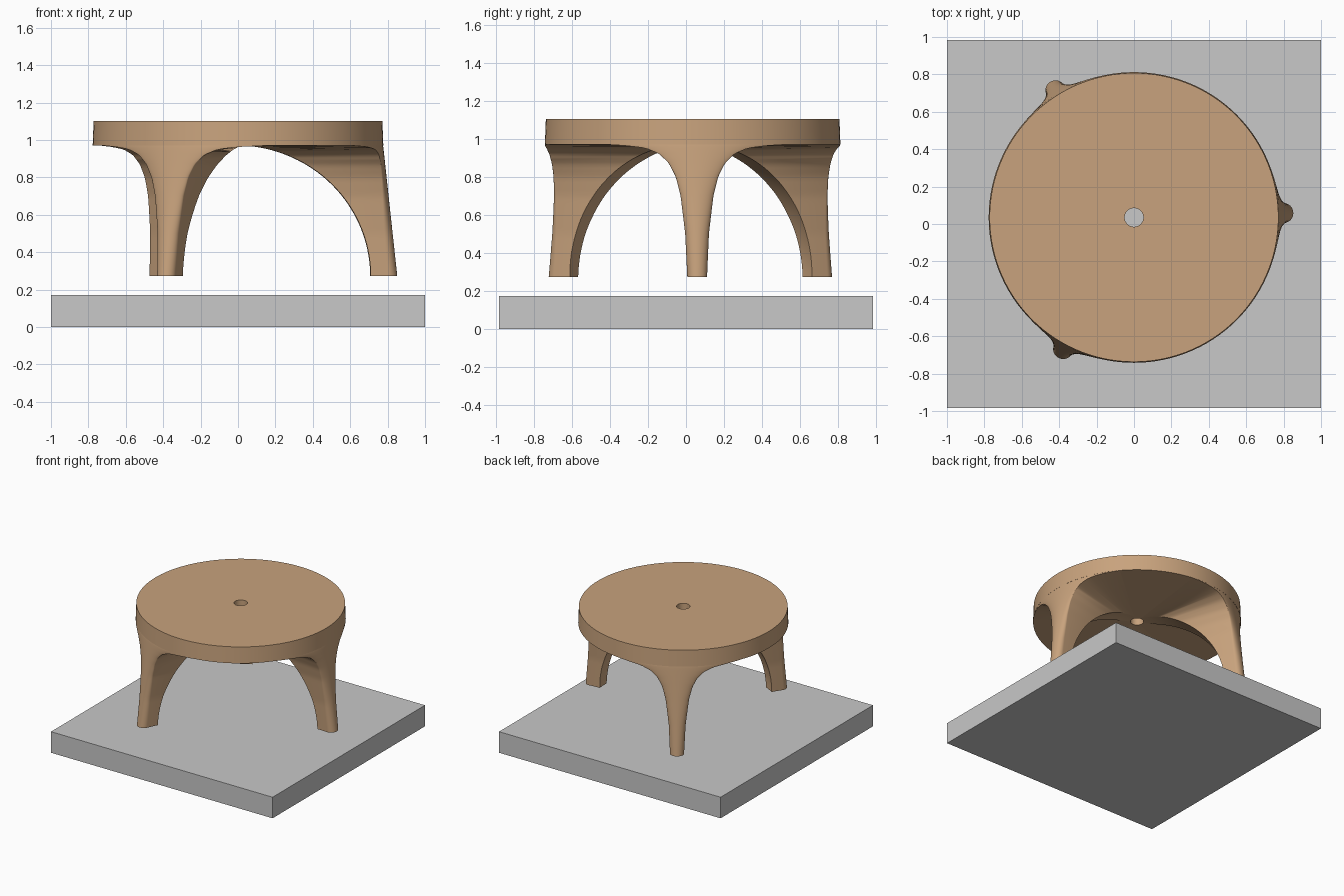
import bpy, bmesh, math

if "Cube" in bpy.data.objects:
    bpy.data.objects.remove(bpy.data.objects["Cube"])

CY = 0.035            # seat axis in y
HOLE = 0.05


def material(name, rgb):
    m = bpy.data.materials.new(name)
    m.diffuse_color = (*rgb, 1)
    m.use_nodes = True
    m.node_tree.nodes["Principled BSDF"].inputs["Base Color"].default_value = m.diffuse_color
    return m


wood = material("tan wood", (0.58, 0.365, 0.205))
grey = material("light grey", (0.58, 0.58, 0.58))


def finish(name, bm, mat, angle=35):
    bmesh.ops.recalc_face_normals(bm, faces=bm.faces)
    me = bpy.data.meshes.new(name)
    bm.to_mesh(me)
    bm.free()
    ob = bpy.data.objects.new(name, me)
    bpy.context.collection.objects.link(ob)
    me.materials.append(mat)
    bpy.ops.object.select_all(action='DESELECT')
    ob.select_set(True)
    bpy.context.view_layer.objects.active = ob
    bpy.ops.object.shade_smooth_by_angle(angle=math.radians(angle))
    return ob


def bridge(bm, a, b):
    n = len(a)
    for i in range(n):
        bm.faces.new((a[i], a[(i + 1) % n], b[(i + 1) % n], b[i]))


# base slab
bm = bmesh.new()
bmesh.ops.create_cube(bm, size=1)
for v in bm.verts:
    v.co = (v.co.x * 2, v.co.y * 1.965, (v.co.z + 0.5) * 0.172)
finish("base_slab", bm, grey)

# round seat with a through hole
bm = bmesh.new()
N = 120
rings = []
for r, z in ((0.772, 1.102), (0.777, 0.97), (HOLE, 0.97), (HOLE, 1.102)):
    rings.append([bm.verts.new((r * math.cos(2 * math.pi * i / N),
                                CY + r * math.sin(2 * math.pi * i / N), z)) for i in range(N)])
for k in range(4):
    bridge(bm, rings[k], rings[(k + 1) % 4])
finish("seat", bm, wood)

# half width of a leg at each height
FLARE = [(0.27, 0.055), (0.5, 0.066), (0.7, 0.09), (0.8, 0.115), (0.87, 0.15),
         (0.92, 0.20), (0.95, 0.27), (0.963, 0.37), (0.972, 0.52)]


def half_width(z):
    for (z0, w0), (z1, w1) in zip(FLARE, FLARE[1:]):
        if z <= z1:
            return w0 + (w1 - w0) * (z - z0) / (z1 - z0)
    return FLARE[-1][1]


def leg(name, turn):
    bm = bmesh.new()
    sections = []
    steps, no, ni = 36, 24, 12
    for k in range(steps + 1):
        u = k / steps * math.radians(86)
        z = 0.272 + 0.70 * math.sin(u)
        ri = max(0.71 * math.cos(u), HOLE + 0.002)     # domed inner face
        s = (z - 0.272) / 0.70
        ro = 0.852 - 0.076 * s                          # sloping outer face
        phi = math.asin(half_width(z) / ro)
        depth = 0.05 * (1 - s ** 2)                     # rounding of outer face
        pts = []
        for i in range(no + 1):
            q = -math.cos(math.pi * i / no)
            pts.append((ro - depth * (1 - math.sqrt(max(0, 1 - q * q))), q * phi))
        for i in range(ni + 1):
            pts.append((ri, phi * (1 - 2 * i / ni)))
        sections.append([bm.verts.new((r * math.cos(a + turn), CY + r * math.sin(a + turn), z))
                         for r, a in pts])
    for a, b in zip(sections, sections[1:]):
        bridge(bm, a, b)
    bm.faces.new(sections[0])
    bm.faces.new(sections[-1])
    finish(name, bm, wood)


# three flared legs
for i, name in enumerate(("right_leg", "back_leg", "front_leg")):
    leg(name, math.radians(1.7 + 120 * i))
